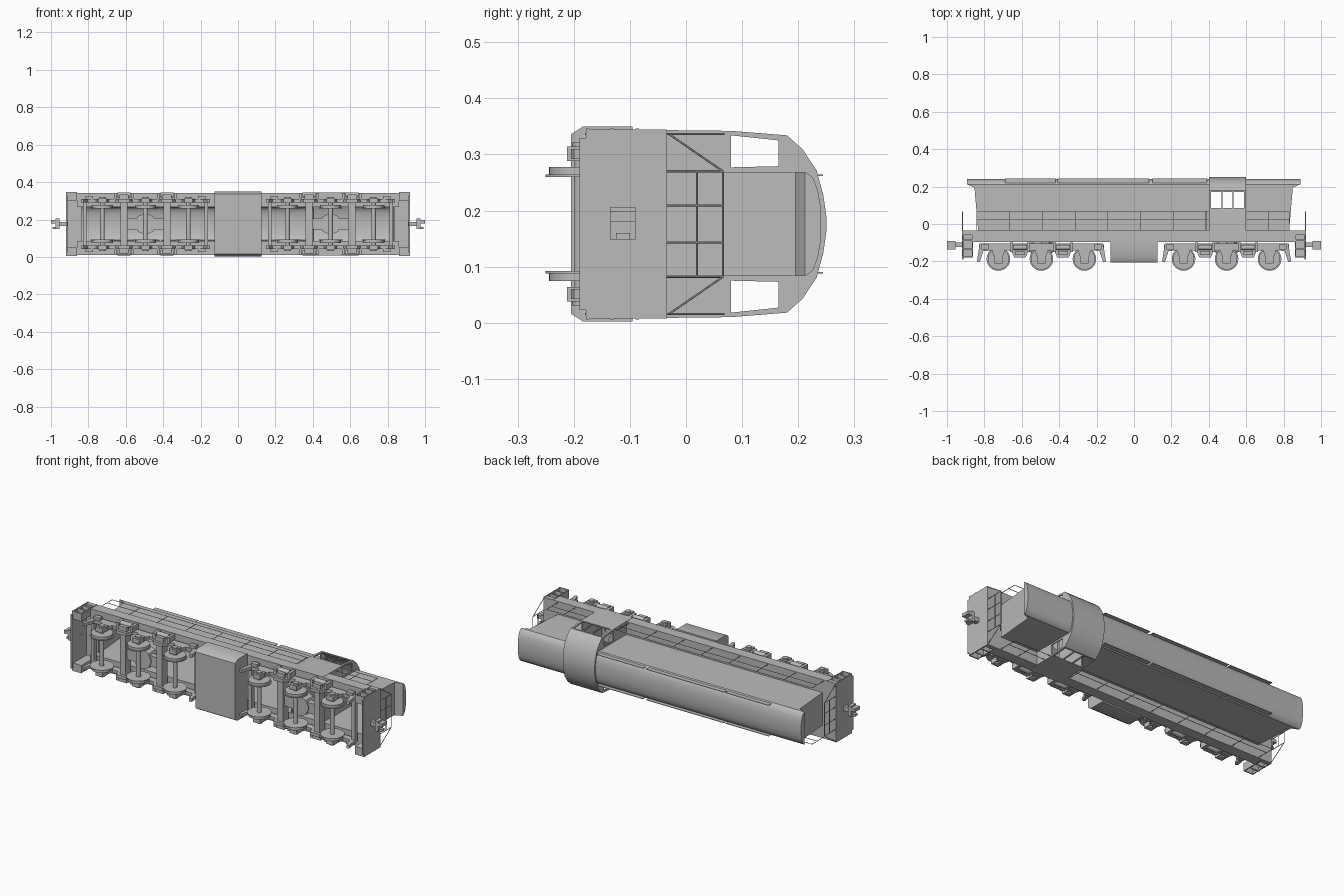
import bpy, bmesh, math
from mathutils import Vector

if "Cube" in bpy.data.objects:
    bpy.data.objects.remove(bpy.data.objects["Cube"], do_unlink=True)

MID = 0.176          # height of the centre plane: the vehicle lies on its side
SIDES = (-1, 1)
grey = bpy.data.materials.new("plain grey")
grey.use_nodes = True
grey.diffuse_color = (0.5, 0.5, 0.5, 1)
grey.node_tree.nodes["Principled BSDF"].inputs["Base Color"].default_value = (0.5, 0.5, 0.5, 1)


class Part:
    """Collects simple solids; +y is the vehicle's roof, z is measured from MID."""

    def __init__(self):
        self.bm = bmesh.new()

    def stack(self, rows, open_base=False):
        # rows of (y, z0, z1, x0, x1) joined like stacked boxes
        rings = []
        for y, z0, z1, x0, x1 in rows:
            rings.append([self.bm.verts.new((x, y, z + MID))
                          for x, z in ((x0, z0), (x1, z0), (x1, z1), (x0, z1))])
        for a, b in zip(rings, rings[1:]):
            for i in range(4):
                j = (i + 1) % 4
                self.bm.faces.new((a[i], a[j], b[j], b[i]))
        self.bm.faces.new(rings[-1])
        if not open_base:
            self.bm.faces.new(rings[0])

    def box(self, x0, x1, y0, y1, z0, z1):
        self.stack([(y, z0, z1, x0, x1) for y in (y0, y1)])

    def rod(self, a, b, r, n=6):
        a, b = Vector(a), Vector(b)
        d = b - a
        m = d.to_track_quat('Z', 'Y').to_matrix().to_4x4()
        m.translation = (a + b) / 2 + Vector((0, 0, MID))
        bmesh.ops.create_cone(self.bm, cap_ends=True, segments=n, radius1=r,
                              radius2=r, depth=d.length, matrix=m)

    def plate(self, outline, z0, z1):
        # xy outline extruded across the vehicle
        f = self.bm.faces.new([self.bm.verts.new((x, y, z0 + MID)) for x, y in outline])
        new = bmesh.ops.extrude_face_region(self.bm, geom=[f])["geom"]
        bmesh.ops.translate(self.bm, vec=(0, 0, z1 - z0),
                            verts=[v for v in new if isinstance(v, bmesh.types.BMVert)])

    def finish(self, name):
        bmesh.ops.recalc_face_normals(self.bm, faces=self.bm.faces)
        mesh = bpy.data.meshes.new(name)
        self.bm.to_mesh(mesh)
        self.bm.free()
        mesh.materials.append(grey)
        obj = bpy.data.objects.new(name, mesh)
        bpy.context.collection.objects.link(obj)
        return obj


# hoods: open underneath, ends flaring out to a visor below the curved roof
def hood(name, inner, outer):
    side = 1 if outer > inner else -1
    section = [(-0.04, .093, -.06), (.195, .093, -.04), (.212, .093, 0),
               (.226, .083, 0), (.235, .06, 0), (.24, .03, 0), (.241, .01, 0)]
    p = Part()
    p.stack([(y, -w, w, *sorted((inner, outer + side * e))) for y, w, e in section], True)
    p.finish(name)


hood("long_hood", .402, -.893)
hood("short_hood", .598, .889)

p = Part()
for s in SIDES:
    for x0, x1 in ((-.69, -.42), (-.41, .08), (.1, .39)):
        p.box(x0, x1, .215, .244, s * .087 - .0015, s * .087 + .0015)
p.finish("roof_gutters")

# cab: hollow shell with side and end windows cut through
CAB = [(-.095, .168), (.08, .166), (.18, .158), (.208, .133),
       (.233, .095), (.245, .05), (.25, .015)]
p = Part()
p.stack([(y, -w, w, .4, .6) for y, w in CAB])
cab = p.finish("cab")

cutters = []
p = Part()
p.stack([(y - (.1 if i == 0 else .006), -w + .006, w - .006, .406, .594)
         for i, (y, w) in enumerate(CAB)])
cutters.append(p.finish("cab_room_cutter"))
p = Part()
for x0, x1 in ((.413, .468), (.474, .527), (.533, .588)):
    p.box(x0, x1, .085, .172, -.3, .3)
cutters.append(p.finish("side_window_cutter"))
p = Part()
for s in SIDES:
    p.stack([(.08, *sorted((s * .101, s * .158)), .3, .7),
             (.165, *sorted((s * .103, s * .149)), .3, .7)])
cutters.append(p.finish("end_window_cutter"))
for c in cutters:
    mod = cab.modifiers.new(c.name, 'BOOLEAN')
    mod.operation, mod.solver, mod.object = 'DIFFERENCE', 'EXACT', c
graph = bpy.context.evaluated_depsgraph_get()
cab_mesh = bpy.data.meshes.new_from_object(cab.evaluated_get(graph))
cab.modifiers.clear()
cab.data = cab_mesh
for c in cutters:
    bpy.data.objects.remove(c, do_unlink=True)

# frame: side sills with an opening under the hoods, closed at the ends
p = Part()
for s in SIDES:
    p.box(-.86, .86, -.095, -.035, *sorted((s * .09, s * .166)))
    p.box(*sorted((s * .835, s * .92)), -.06, -.035, -.166, .166)
p.finish("frame_sills")

p = Part()
for s in SIDES:
    p.box(*sorted((s * .912, s * .92)), -.19, -.035, -.153, .153)
p.finish("end_plates")

# fuel tank with chamfered lower edges
p = Part()
p.stack([(y, -w, w, -.125, .125) for y, w in ((-.205, .16), (-.183, .174), (-.095, .174))])
p.finish("fuel_tank")

# corner steps
p = Part()
for e in SIDES:
    for s in SIDES:
        xs = sorted((e * .86, e * .92))
        for y in (-.178, -.135, -.09):
            p.box(*xs, y, y + .006, *sorted((s * .125, s * .17)))
        p.box(*xs, -.178, -.035, *sorted((s * .125, s * .13)))
        for x in (.86, .914):
            p.box(*sorted((e * x, e * (x + .006))), -.178, -.035, *sorted((s * .125, s * .168)))
p.finish("corner_steps")

# couplers
p = Part()
for e in SIDES:
    p.box(*sorted((e * .91, e * .965)), -.123, -.1, -.012, .012)
    p.box(*sorted((e * .955, e * .975)), -.135, -.09, -.028, .03)
    p.box(*sorted((e * .975, e)), -.135, -.09, .004, .022)
    p.box(*sorted((e * .975, e * .992)), -.125, -.1, -.028, -.016)
p.finish("couplers")

# handrails along the walkways and round both ends
p = Part()
for s in SIDES:
    z = s * .16
    for x0, x1 in ((-.84, .4), (.6, .83)):
        for y in (.068, .022):
            p.rod((x0, y, z), (x1, y, z), .0018)
    for x in [-.84 + .175 * i for i in range(8)] + [.72, .83]:
        p.rod((x, -.035, z), (x, .068, z), .0018)
for e in SIDES:
    x = e * .917
    for y in (.066, .02):
        p.rod((x, y, -.094), (x, y, .094), .0018)
    for z in (-.094, -.033, .033, .094):
        p.rod((x, -.04, z), (x, .066, z), .0018)
    for s in SIDES:
        p.rod((x, .066, s * .094), (x, -.03, s * .16), .0018)
        p.rod((x, -.18, s * .16), (x, -.03, s * .16), .0018)
p.finish("handrails")

# trucks
HALF = [(.33, -.105), (.345, -.2), (.33, -.205), (.31, -.145), (.265, -.14),
        (.255, -.17), (.205, -.17), (.195, -.14), (.16, -.145), (.145, -.18),
        (.085, -.18), (.07, -.145), (.035, -.14), (.025, -.17)]
OUTLINE = HALF + [(-x, y) for x, y in reversed(HALF)]
AXLE_Y = -.187
frames, wheels, boxes, brakes = Part(), Part(), Part(), Part()
for t in SIDES:
    cx = t * .495
    for dx in (-.115, .115):
        frames.box(cx + dx - .018, cx + dx + .018, -.165, -.115, -.12, .12)
    for dx in (-.325, .325):
        frames.box(cx + dx - .01, cx + dx + .01, -.135, -.11, -.12, .12)
    frames.box(cx - .115, cx + .115, -.15, -.115, -.03, .03)
    frames.rod((cx, -.155, 0), (cx, -.09, 0), .058, 8)
    for s in SIDES:
        frames.plate([(cx + x, y) for x, y in OUTLINE], s * .125 - .009, s * .125 + .009)
        # brake cylinders, hangers and spring seats outside the frame
        for dx in (-.115, .115):
            brakes.rod((cx + dx - .035, -.125, s * .155), (cx + dx + .035, -.125, s * .155), .014, 12)
            brakes.box(cx + dx - .025, cx + dx + .025, -.165, -.145, *sorted((s * .13, s * .158)))
            for k in SIDES:
                brakes.box(cx + dx + k * .045 - .008, cx + dx + k * .045 + .008, -.15, -.1,
                           *sorted((s * .13, s * .165)))
        for dx in (-.3, .3):
            brakes.box(cx + dx - .02, cx + dx + .02, -.135, -.11, *sorted((s * .13, s * .15)))
    for dx in (-.23, 0, .23):
        x = cx + dx
        wheels.rod((x, AXLE_Y, -.14), (x, AXLE_Y, .14), .012, 16)
        for s in SIDES:
            wheels.rod((x, AXLE_Y, s * .086), (x, AXLE_Y, s * .102), .057, 32)
            wheels.rod((x, AXLE_Y, s * .084), (x, AXLE_Y, s * .088), .063, 32)
            boxes.box(x - .022, x + .022, -.212, -.16, *sorted((s * .112, s * .138)))
            boxes.rod((x, AXLE_Y, s * .13), (x, AXLE_Y, s * .145), .016, 12)
frames.finish("truck_frames")
wheels.finish("wheels_and_axles")
boxes.finish("axle_boxes")
brakes.finish("brake_gear")

# smooth the curved surfaces, keep hard edges
for o in bpy.context.scene.objects:
    o.select_set(o.type == 'MESH')
bpy.context.view_layer.objects.active = cab
bpy.ops.object.shade_smooth_by_angle(angle=math.radians(35))
